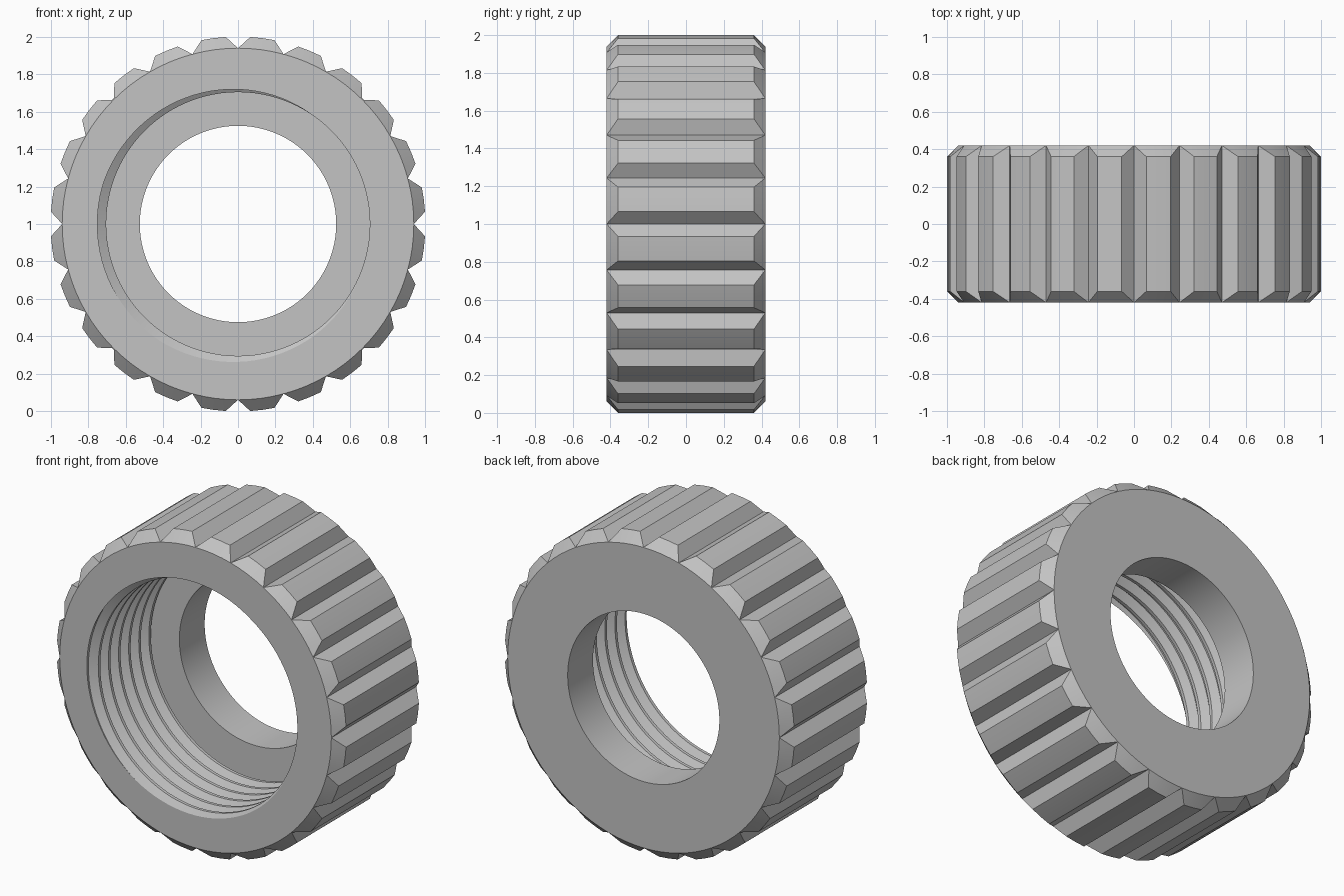
import bpy, bmesh, math
from mathutils import Vector

cube = bpy.data.objects.get("Cube")
if cube:
    bpy.data.objects.remove(cube, do_unlink=True)

# Main sizes
TEETH, PER_TOOTH = 24, 4
COLUMNS = TEETH * PER_TOOTH
ROOT, TIP = 0.94, 1.002             # grip teeth radii
FACE, EDGE = 0.42, 0.36             # half depth, half depth at the bevel
HOLE, SHELF = 0.525, 0.17           # rear hole radius, inner shelf position
CREST, GROOVE, PITCH = 0.705, 0.752, 0.1
START = math.radians(20)            # where the thread crest meets the mouth


def thread_radius(phase):
    """Trapezoid thread section: flat crest, slope, flat groove."""
    distance = abs(phase - round(phase))
    blend = min(max((distance - 0.1) / 0.3, 0), 1)
    return CREST + (GROOVE - CREST) * blend


def column(i):
    """Closed section of the ring at one angle, as (radius, depth) pairs."""
    angle = math.tau * i / COLUMNS
    tooth = ROOT if i % PER_TOOTH == 0 else TIP
    section = [(ROOT, -FACE), (tooth, -EDGE), (tooth, EDGE), (ROOT, FACE),
               (HOLE, FACE), (HOLE, SHELF)]
    turn = (angle - START) / math.tau
    thread = []
    for n in range(-2, 9):
        for corner in (-0.1, 0.1, 0.4, 0.6):
            y = -FACE + PITCH * (n + corner - turn)
            y = min(max(y, -FACE), SHELF)
            thread.append((thread_radius((y + FACE) / PITCH + turn), y))
    section += reversed(thread)
    return [Vector((r * math.cos(angle), y, 1 + r * math.sin(angle)))
            for r, y in section]


# Threaded ring with a toothed grip
bm = bmesh.new()
columns = [[bm.verts.new(p) for p in column(i)] for i in range(COLUMNS + 1)]
for i in range(COLUMNS):
    a, b = columns[i], columns[i + 1]
    for j in range(len(a)):
        k = (j + 1) % len(a)
        quad = [a[j], b[j], b[k], a[k]]
        if j in (0, 2):             # bevels: fold from each notch to the tooth
            first_fold = (i % PER_TOOTH == 0) == (j == 0)
            s = 0 if first_fold else 1
            q = quad[s:] + quad[:s]
            bm.faces.new((q[0], q[1], q[2]))
            bm.faces.new((q[0], q[2], q[3]))
        else:
            bm.faces.new(quad)
bmesh.ops.remove_doubles(bm, verts=bm.verts, dist=0.00005)
bmesh.ops.recalc_face_normals(bm, faces=bm.faces)
mesh = bpy.data.meshes.new("threaded_ring")
bm.to_mesh(mesh)
bm.free()

# Grey material
grey = bpy.data.materials.new("plain_grey")
grey.use_nodes = True
colour = (0.55, 0.55, 0.55, 1)
grey.diffuse_color = colour
grey.node_tree.nodes["Principled BSDF"].inputs["Base Color"].default_value = colour
mesh.materials.append(grey)

ring = bpy.data.objects.new("threaded_ring", mesh)
bpy.context.collection.objects.link(ring)
bpy.ops.object.select_all(action="DESELECT")
ring.select_set(True)
bpy.context.view_layer.objects.active = ring
bpy.ops.object.shade_smooth_by_angle(angle=math.radians(20))
